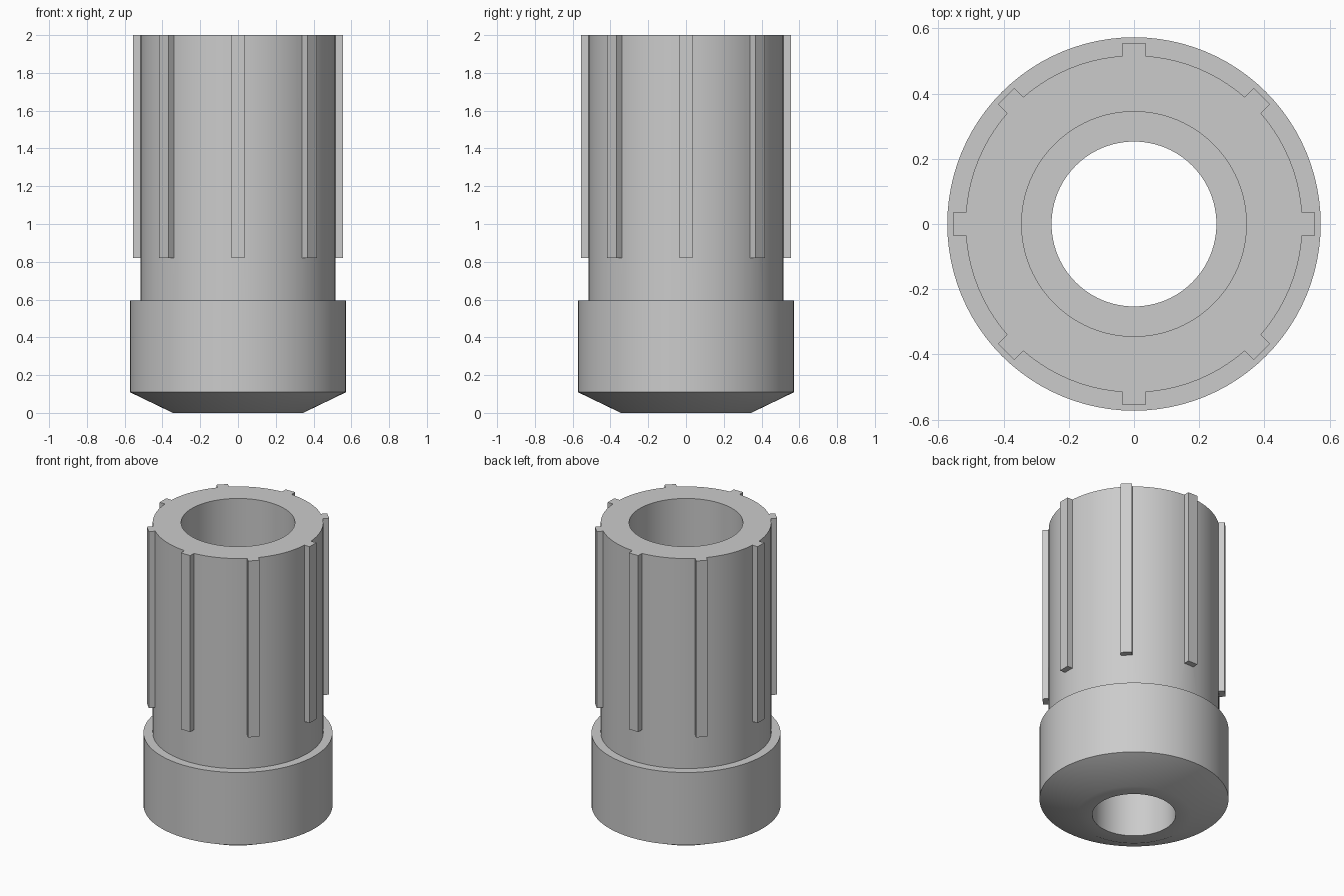
import bpy, bmesh
from math import cos, sin, pi, radians
from mathutils import Matrix

cube = bpy.data.objects.get("Cube")
if cube:
    bpy.data.objects.remove(cube, do_unlink=True)

SEGMENTS = 96
RIBS = 8
grey = bpy.data.materials.new("plain grey")
grey.use_nodes = True
grey.diffuse_color = (0.6, 0.6, 0.6, 1)
grey.node_tree.nodes["Principled BSDF"].inputs["Base Color"].default_value = (0.6, 0.6, 0.6, 1)


def make_object(name, bm):
    bmesh.ops.recalc_face_normals(bm, faces=bm.faces)
    mesh = bpy.data.meshes.new(name)
    bm.to_mesh(mesh)
    bm.free()
    mesh.materials.append(grey)
    obj = bpy.data.objects.new(name, mesh)
    bpy.context.collection.objects.link(obj)
    return obj


def lathe(name, profile):
    """Revolve a closed (radius, height) profile around z."""
    bm = bmesh.new()
    rings = []
    for i in range(SEGMENTS):
        a = 2 * pi * i / SEGMENTS
        rings.append([bm.verts.new((r * cos(a), r * sin(a), z)) for r, z in profile])
    n = len(profile)
    for i in range(SEGMENTS):
        a, b = rings[i], rings[(i + 1) % SEGMENTS]
        for j in range(n):
            k = (j + 1) % n
            bm.faces.new((a[j], b[j], b[k], a[k]))
    return make_object(name, bm)


# Sleeve with chamfered collar and stepped bore
sleeve = lathe("ribbed_sleeve", [
    (0.253, 0), (0.345, 0), (0.573, 0.11), (0.573, 0.595), (0.517, 0.595),
    (0.517, 2), (0.345, 2), (0.345, 0.6), (0.253, 0.6)])

# Ribs spaced evenly around the sleeve
bm = bmesh.new()
inner, outer, low, high, width = 0.45, 0.555, 0.82, 2.0, 0.07
for i in range(RIBS):
    matrix = (Matrix.Rotation(2 * pi * i / RIBS, 4, 'Z')
              @ Matrix.Translation(((inner + outer) / 2, 0, (low + high) / 2))
              @ Matrix.Diagonal((outer - inner, width, high - low, 1)))
    bmesh.ops.create_cube(bm, size=1, matrix=matrix)
ribs = make_object("ribs", bm)
ribs.hide_render = True

# Fuse ribs into the sleeve
union = sleeve.modifiers.new("fuse ribs", 'BOOLEAN')
union.operation = 'UNION'
union.solver = 'EXACT'
union.object = ribs
bpy.ops.object.select_all(action='DESELECT')
sleeve.select_set(True)
bpy.context.view_layer.objects.active = sleeve
bpy.ops.object.modifier_apply(modifier=union.name)
bpy.data.objects.remove(ribs, do_unlink=True)
bpy.ops.object.shade_smooth_by_angle(angle=radians(30))
